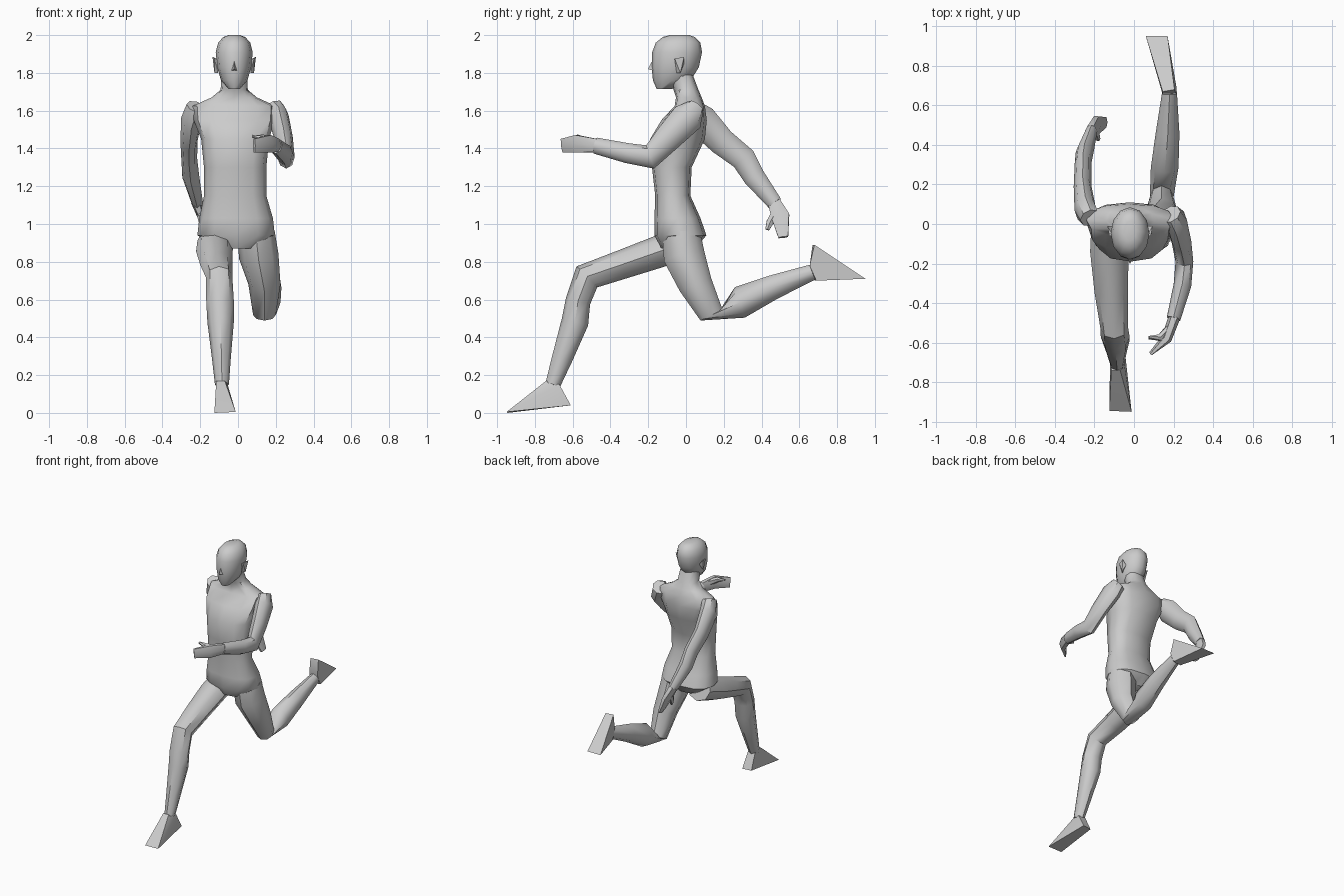
import bpy, bmesh
from math import cos, sin, pi, copysign
from mathutils import Vector


def finish(bm, name, angle=45):
    bmesh.ops.recalc_face_normals(bm, faces=bm.faces)
    me = bpy.data.meshes.new(name)
    bm.to_mesh(me)
    bm.free()
    ob = bpy.data.objects.new(name, me)
    bpy.context.collection.objects.link(ob)
    bpy.ops.object.select_all(action='DESELECT')
    ob.select_set(True)
    bpy.context.view_layer.objects.active = ob
    bpy.ops.object.shade_smooth_by_angle(angle=angle * pi / 180)
    return ob


def loft(name, rings, sides=8, flat=False, square=1.0):
    """Rings are (x, y, z, half width, half depth[, tangent y, tangent z])."""
    bm = bmesh.new()
    pts = [Vector(r[:3]) for r in rings]
    loops = []
    for i, r in enumerate(rings):
        if flat:
            t = Vector((0, 0, 1))
        elif len(r) > 5:
            t = Vector((0, r[5], r[6])).normalized()
        else:
            t = Vector((0, 0, 0))
            if i > 0:
                t += (pts[i] - pts[i - 1]).normalized()
            if i < len(pts) - 1:
                t += (pts[i + 1] - pts[i]).normalized()
            t.normalize()
        side = Vector((1, 0, 0))
        side = (side - t * side.dot(t)).normalized()
        up = t.cross(side)
        loop = []
        for k in range(sides):
            a = 2 * pi * k / sides
            c, s = (copysign(abs(v) ** square, v) for v in (cos(a), sin(a)))
            loop.append(bm.verts.new(pts[i] + side * c * r[3] + up * s * r[4]))
        loops.append(loop)
    for p, q in zip(loops, loops[1:]):
        for k in range(sides):
            n = (k + 1) % sides
            bm.faces.new((p[k], p[n], q[n], q[k]))
    bm.faces.new(loops[0][::-1])
    bm.faces.new(loops[-1])
    return finish(bm, name)


def hull(name, points):
    bm = bmesh.new()
    for p in points:
        bm.verts.new(p)
    bmesh.ops.convex_hull(bm, input=bm.verts)
    return finish(bm, name, 30)


# Torso and neck
loft("torso", [
    (-.01, -.04, .87, .10, .09), (-.01, -.03, .94, .205, .138),
    (-.01, -.045, 1.03, .195, .122), (-.015, -.07, 1.15, .165, .093),
    (-.015, -.075, 1.30, .165, .105), (-.015, -.045, 1.45, .18, .145),
    (-.02, -.01, 1.55, .215, .12), (-.02, .02, 1.625, .22, .08),
    (-.02, .015, 1.67, .12, .068), (-.02, .0, 1.71, .072, .066),
    (-.02, -.03, 1.79, .068, .066)], sides=12, flat=True, square=.8)

# Head
loft("head", [
    (-.02, -.115, 1.715, .03, .04), (-.02, -.075, 1.76, .07, .10),
    (-.02, -.057, 1.83, .09, .125), (-.02, -.047, 1.91, .098, .132),
    (-.02, -.042, 1.96, .085, .118), (-.02, -.038, 1.99, .058, .085),
    (-.02, -.035, 2.0, .03, .05)], sides=12, flat=True)
hull("nose", [(-.02, -.17, 1.88), (-.04, -.165, 1.81), (0, -.165, 1.81),
              (-.02, -.202, 1.82)])
for s, side in ((-1, "right"), (1, "left")):
    hull(side + "_ear", [(-.02 + s * x, y, z) for x, y, z in (
        (.085, -.06, 1.87), (.085, -.05, 1.80), (.105, -.03, 1.80),
        (.115, -.01, 1.885), (.105, -.06, 1.875), (.085, -.01, 1.85))])

# Forward leg and foot
loft("right_leg", [
    (-.12, .01, .91, .095, .09), (-.125, -.14, .855, .097, .085),
    (-.115, -.34, .785, .085, .077), (-.10, -.525, .72, .07, .078),
    (-.095, -.572, .59, .073, .066), (-.092, -.588, .48, .07, .072),
    (-.088, -.655, .29, .05, .055), (-.085, -.705, .15, .037, .04)])
hull("right_foot", [
    (-.125, -.945, 0), (-.012, -.95, .005), (-.12, -.62, .04), (-.05, -.61, .04),
    (-.115, -.74, .17), (-.07, -.74, .17), (-.115, -.67, .15), (-.055, -.67, .15)])

# Trailing leg and foot
loft("left_leg", [
    (.095, -.025, .95, .10, .10), (.11, -.01, .83, .105, .11),
    (.14, .05, .68, .085, .09, .4, -.9), (.14, .135, .518, .06, .065, .45, -.9),
    (.155, .285, .585, .07, .085, .92, .3), (.17, .46, .665, .06, .065),
    (.18, .67, .745, .037, .042)])
hull("left_foot", [
    (.06, .95, .71), (.17, .95, .71), (.145, .67, .89), (.205, .68, .89),
    (.145, .68, .70), (.215, .69, .70), (.145, .655, .78), (.215, .655, .78)])

# Forward arm and hand
loft("left_arm", [
    (.185, .05, 1.62, .055, .05), (.215, .01, 1.565, .055, .085),
    (.24, -.09, 1.46, .05, .073), (.255, -.19, 1.355, .045, .065),
    (.245, -.31, 1.375, .045, .053), (.20, -.48, 1.415, .035, .043)])
loft("left_hand", [
    (.205, -.47, 1.415, .03, .04), (.165, -.58, 1.425, .027, .053),
    (.085, -.655, 1.415, .01, .042)], sides=6)
loft("left_thumb", [
    (.175, -.53, 1.435, .02, .025), (.13, -.575, 1.455, .018, .02),
    (.075, -.575, 1.465, .008, .01)], sides=6)

# Trailing arm and hand
loft("right_arm", [
    (-.22, .03, 1.62, .055, .05), (-.247, .075, 1.555, .055, .085),
    (-.26, .19, 1.435, .045, .072), (-.258, .305, 1.345, .042, .066),
    (-.25, .36, 1.25, .045, .058), (-.215, .47, 1.11, .03, .04)])
loft("right_hand", [
    (-.22, .465, 1.12, .03, .038), (-.19, .50, 1.04, .025, .055),
    (-.145, .515, .93, .012, .03)], sides=6)
loft("right_thumb", [
    (-.20, .475, 1.06, .02, .025), (-.19, .445, 1.01, .018, .022),
    (-.18, .43, .97, .01, .012)], sides=6)
